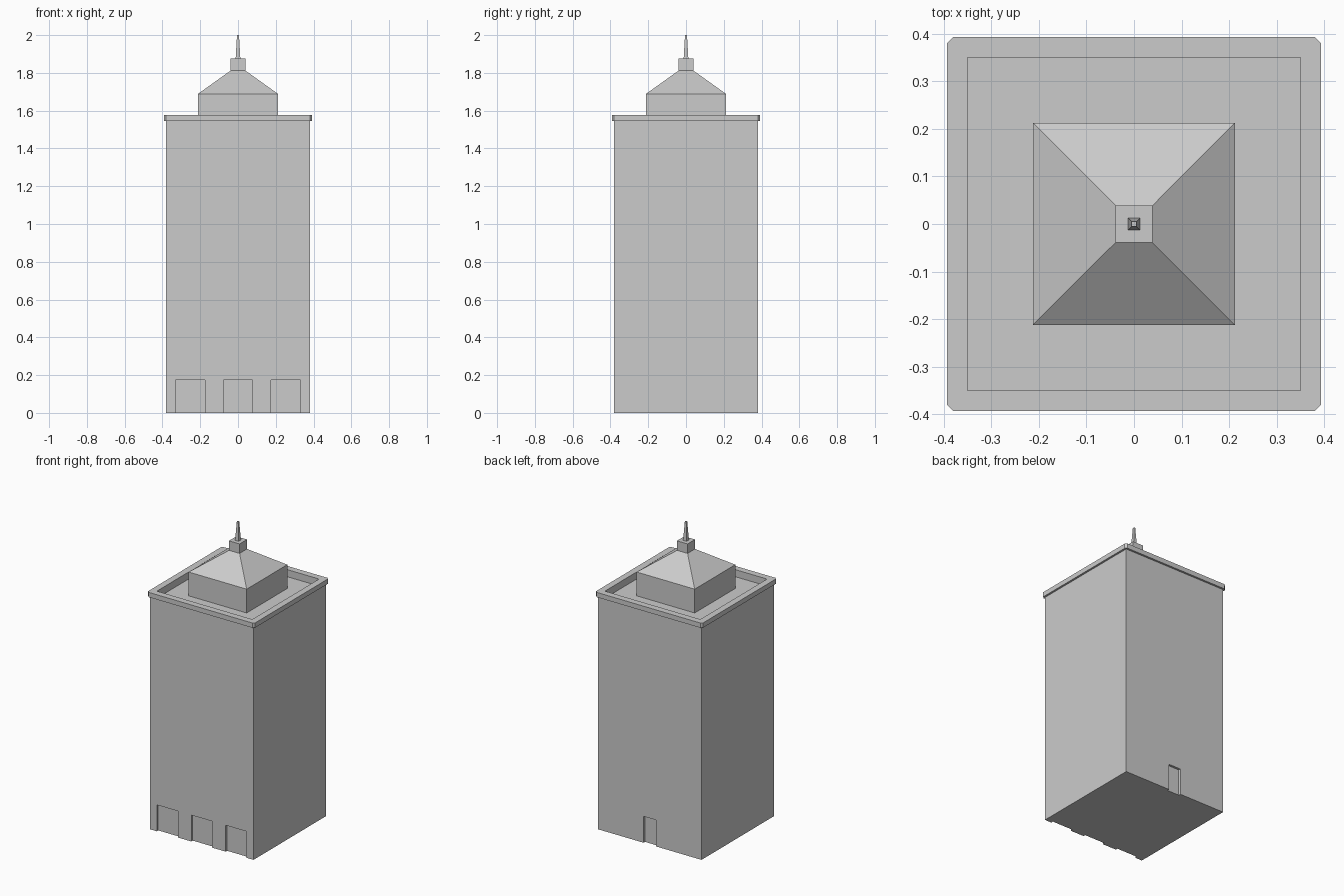
import bpy, bmesh

if "Cube" in bpy.data.objects:
    bpy.data.objects.remove(bpy.data.objects["Cube"])


def block(name, hx, hy, z0, z1, top=1.0, loc=(0, 0)):
    """Box from z0 to z1; 'top' scales the upper face to make a taper."""
    bm = bmesh.new()
    bmesh.ops.create_cube(bm, size=2)
    for v in bm.verts:
        s = top if v.co.z > 0 else 1.0
        v.co = (v.co.x * hx * s + loc[0], v.co.y * hy * s + loc[1],
                z1 if v.co.z > 0 else z0)
    me = bpy.data.meshes.new(name)
    bm.to_mesh(me)
    bm.free()
    ob = bpy.data.objects.new(name, me)
    bpy.context.collection.objects.link(ob)
    return ob


def apply_modifier(ob, mod):
    bpy.context.view_layer.objects.active = ob
    bpy.ops.object.modifier_apply(modifier=mod.name)


def cut(ob, *box, **kw):
    """Subtract a box from ob."""
    cutter = block("cutter", *box, **kw)
    cutter.hide_render = True
    mod = ob.modifiers.new("cut", 'BOOLEAN')
    mod.operation, mod.solver, mod.object = 'DIFFERENCE', 'EXACT', cutter
    apply_modifier(ob, mod)
    bpy.data.objects.remove(cutter, do_unlink=True)


W, CORNICE, INNER = 0.38, 0.393, 0.35
FLOOR, EAVE, TOP = 1.53, 1.545, 1.577
DEPTH, DOOR_H = 0.015, 0.175

# Tower shaft with sunken roof, three front doorways and one back doorway
shaft = block("tower_shaft", W, W, 0, EAVE)
cut(shaft, INNER, INNER, FLOOR, 1.7)
for x in (-0.253, 0, 0.253):
    cut(shaft, 0.077, DEPTH, -0.1, DOOR_H, loc=(x, -W))
cut(shaft, 0.045, DEPTH, -0.1, DOOR_H, loc=(0, W))

# Cornice ring with chamfered corners
cornice = block("cornice", CORNICE, CORNICE, EAVE, TOP)
bm = bmesh.new()
bm.from_mesh(cornice.data)
corners = [e for e in bm.edges if abs(e.verts[0].co.z - e.verts[1].co.z) > 0.01]
bmesh.ops.bevel(bm, geom=corners, offset=0.012, segments=1, affect='EDGES')
bm.to_mesh(cornice.data)
bm.free()
cut(cornice, INNER, INNER, 1.4, 1.7)

# Penthouse, hipped roof, spire base and spire
block("penthouse", 0.213, 0.213, FLOOR, 1.688)
block("hipped_roof", 0.213, 0.213, 1.688, 1.812, top=0.039 / 0.213)
block("spire_base", 0.039, 0.039, 1.812, 1.875)
block("spire", 0.0125, 0.0125, 1.875, 2.0, top=0.42)
